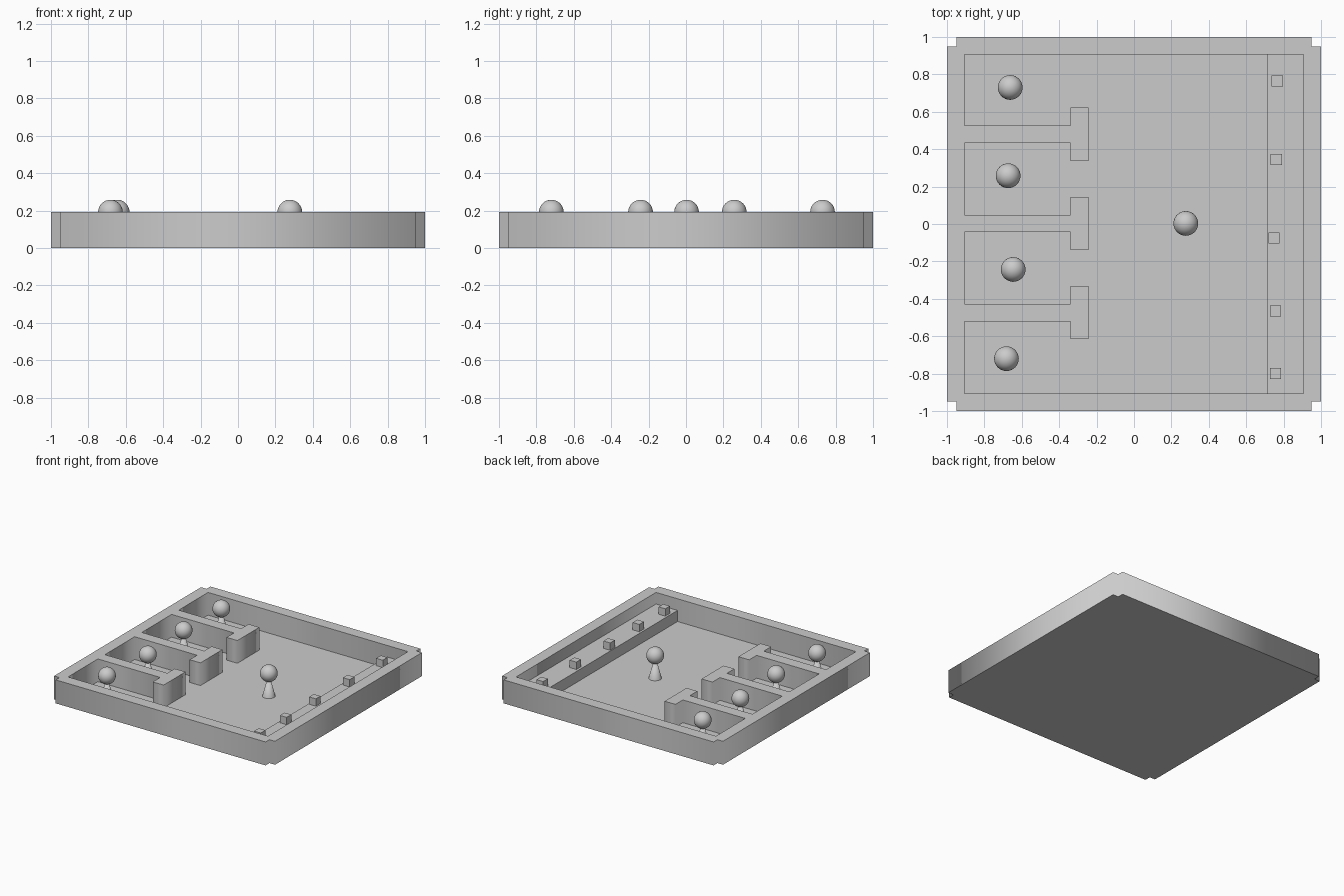
import bpy, bmesh
from mathutils import Matrix, Vector

if "Cube" in bpy.data.objects:
    bpy.data.objects.remove(bpy.data.objects["Cube"])

H = 0.192        # wall height
IN = 0.905       # inner half width of the tray

grey = bpy.data.materials.new("plain grey")
grey.diffuse_color = (0.6, 0.6, 0.6, 1)
grey.use_nodes = True
grey.node_tree.nodes["Principled BSDF"].inputs["Base Color"].default_value = grey.diffuse_color


def finish(name, bm, loc=(0, 0, 0)):
    me = bpy.data.meshes.new(name)
    bm.to_mesh(me)
    bm.free()
    me.materials.append(grey)
    ob = bpy.data.objects.new(name, me)
    ob.location = loc
    bpy.context.collection.objects.link(ob)
    return ob


def box(name, size, center):
    bm = bmesh.new()
    bmesh.ops.create_cube(bm, size=1)
    bmesh.ops.scale(bm, vec=Vector(size), verts=bm.verts)
    return finish(name, bm, center)


# Outer outline with a small notch at each corner
outer = []
for sx, sy in ((1, 1), (-1, 1), (-1, -1), (1, -1)):
    corner = [(sx, sy * 0.95), (sx * 0.95, sy * 0.95), (sx * 0.95, sy)]
    outer += corner if sx * sy > 0 else corner[::-1]

# Inner outline, with T-shaped partitions growing from the left wall
inner = [(IN, IN), (-IN, IN)]
for cy in (0.48, 0.002, -0.474):
    t, w = 0.046, 0.142
    inner += [(-IN, cy + t), (-0.34, cy + t), (-0.34, cy + w), (-0.242, cy + w),
              (-0.242, cy - w), (-0.34, cy - w), (-0.34, cy - t), (-IN, cy - t)]
inner += [(-IN, -IN), (IN, -IN)]

# Walls and partitions as one extruded profile
cu = bpy.data.curves.new("walls", 'CURVE')
cu.dimensions = '2D'
cu.fill_mode = 'BOTH'
cu.extrude = H / 2
for outline in (outer, inner):
    sp = cu.splines.new('POLY')
    sp.points.add(len(outline) - 1)
    for p, (x, y) in zip(sp.points, outline):
        p.co = (x, y, 0, 1)
    sp.use_cyclic_u = True
cu.materials.append(grey)
walls = bpy.data.objects.new("walls_and_partitions", cu)
walls.location.z = H / 2
bpy.context.collection.objects.link(walls)
bpy.context.view_layer.objects.active = walls
walls.select_set(True)
bpy.ops.object.convert(target='MESH')
walls.select_set(False)

# Floor and the low shelf along the right wall
box("floor", (2 * IN, 2 * IN, 0.006), (0, 0, 0.003))
SH = 0.097
box("shelf", (IN - 0.71, 2 * IN, SH), ((IN + 0.71) / 2, 0, SH / 2))

# Small cubes on the shelf
for i, (x, y) in enumerate([(0.766, 0.765), (0.76, 0.345), (0.748, -0.075),
                            (0.757, -0.465), (0.757, -0.8)]):
    box(f"shelf_cube_{i + 1}", (0.06, 0.06, 0.06), (x, y, SH + 0.03))

# Pawns: a cone body with a ball on its tip
for i, (x, y) in enumerate([(0.277, 0.003), (-0.662, 0.73), (-0.673, 0.258),
                            (-0.646, -0.243), (-0.682, -0.72)]):
    bm = bmesh.new()
    bmesh.ops.create_cone(bm, cap_ends=True, segments=32, radius1=0.05, radius2=0,
                          depth=0.19, matrix=Matrix.Translation((0, 0, 0.095)))
    bmesh.ops.create_uvsphere(bm, u_segments=32, v_segments=16, radius=0.066,
                              matrix=Matrix.Translation((0, 0, 0.192)))
    for f in bm.faces:
        f.smooth = len(f.verts) < 5
    finish(f"pawn_{i + 1}", bm, (x, y, 0))
